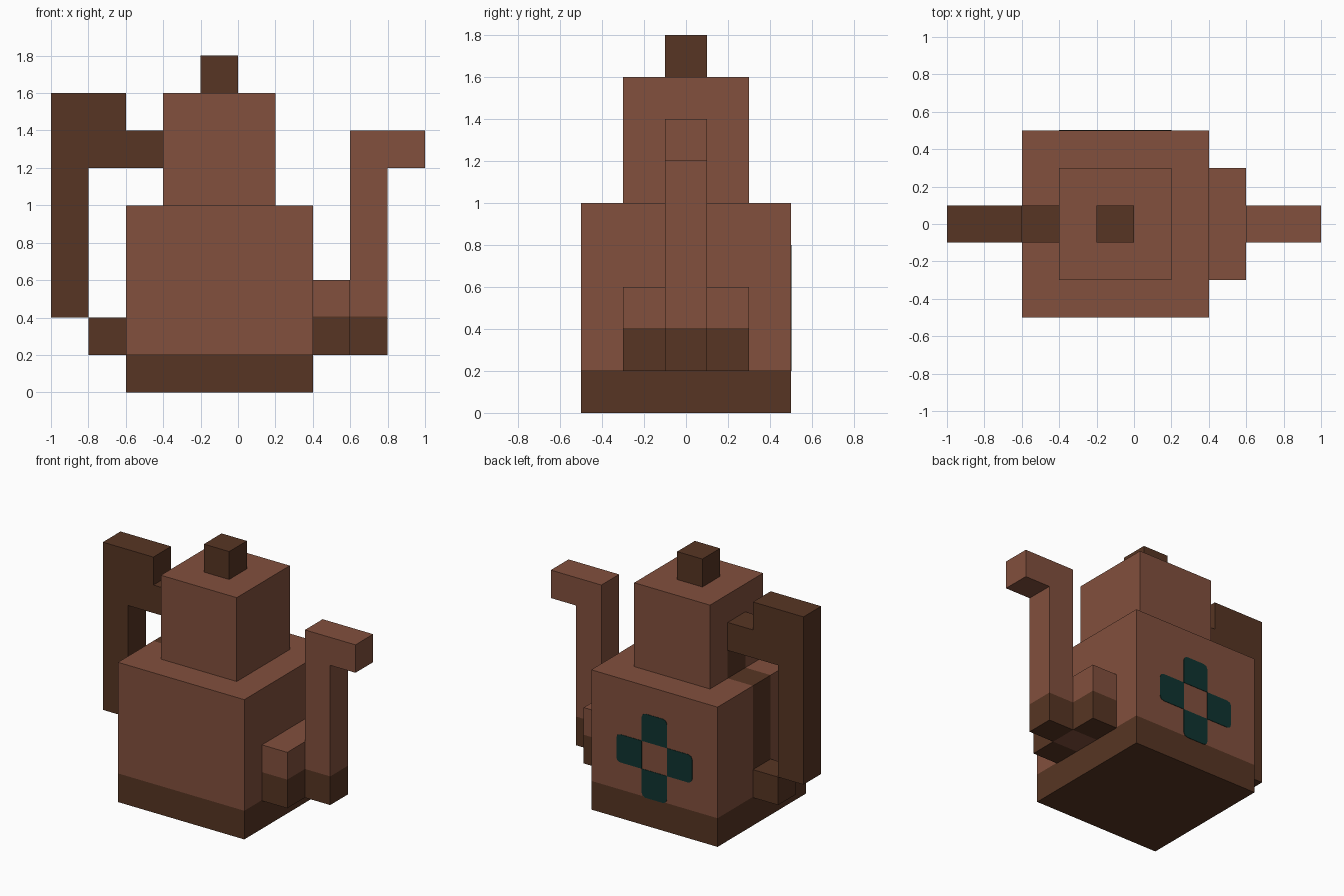
import bpy, bmesh
from mathutils import Vector

if "Cube" in bpy.data.objects:
    bpy.data.objects.remove(bpy.data.objects["Cube"], do_unlink=True)


def make_material(name, rgb):
    mat = bpy.data.materials.new(name)
    mat.use_nodes = True
    mat.diffuse_color = (*rgb, 1)
    bsdf = mat.node_tree.nodes["Principled BSDF"]
    bsdf.inputs["Base Color"].default_value = (*rgb, 1)
    bsdf.inputs["Roughness"].default_value = 0.9
    return mat


clay = make_material("clay brown", (0.223, 0.080, 0.047))
dark = make_material("dark brown", (0.095, 0.0356, 0.0168))
teal = make_material("deep teal", (0.0048, 0.0343, 0.0296))
AXES = {"x": Vector((1, 0, 0)), "y": Vector((0, 1, 0)), "z": Vector((0, 0, 1))}


def prism(name, outline, y0, y1, mats, cuts=(), rule=None):
    """Extrude an (x, z) outline along y, slice it, and colour faces by a rule."""
    bm = bmesh.new()
    face = bm.faces.new([bm.verts.new((x, y0, z)) for x, z in outline])
    ext = bmesh.ops.extrude_face_region(bm, geom=[face])
    verts = [v for v in ext["geom"] if isinstance(v, bmesh.types.BMVert)]
    bmesh.ops.translate(bm, verts=verts, vec=(0, y1 - y0, 0))
    for axis, at in cuts:
        bmesh.ops.bisect_plane(bm, geom=bm.verts[:] + bm.edges[:] + bm.faces[:],
                               plane_co=AXES[axis] * at, plane_no=AXES[axis])
    bmesh.ops.recalc_face_normals(bm, faces=bm.faces[:])
    if rule:
        for f in bm.faces:
            f.material_index = int(rule(f.calc_center_median(), f.normal))
    mesh = bpy.data.meshes.new(name)
    bm.to_mesh(mesh)
    bm.free()
    for m in mats:
        mesh.materials.append(m)
    obj = bpy.data.objects.new(name, mesh)
    bpy.context.scene.collection.objects.link(obj)
    return obj


def rect(x0, x1, z0, z1):
    return [(x0, z0), (x1, z0), (x1, z1), (x0, z1)]


# Body: dark foot, and a dark strip behind the handle
def body_rule(c, n):
    strip = abs(c.y) < 0.1 and c.x < -0.4 and c.z > 0.2
    return c.z < 0.205 or strip


prism("body", rect(-0.6, 0.4, 0, 1), -0.5, 0.5, [clay, dark],
      [("z", 0.205), ("y", -0.1), ("y", 0.1), ("x", -0.4)], body_rule)

# Neck: the dark strip continues up to the handle joint
prism("neck", rect(-0.4, 0.2, 1, 1.6), -0.3, 0.3, [clay, dark],
      [("y", -0.1), ("y", 0.1), ("z", 1.4)],
      lambda c, n: n.x < -0.5 and abs(c.y) < 0.1 and c.z < 1.4)

prism("lid_knob", rect(-0.2, 0, 1.6, 1.8), -0.1, 0.1, [dark])

# Handle
prism("handle", [(-1, 0.4), (-0.8, 0.4), (-0.8, 1.2), (-0.4, 1.2),
                 (-0.4, 1.4), (-0.6, 1.4), (-0.6, 1.6), (-1, 1.6)],
      -0.1, 0.1, [dark])
prism("handle_foot", rect(-0.8, -0.6, 0.2, 0.4), -0.1, 0.1, [dark])

# Spout, with dark lower parts
prism("spout_base", rect(0.4, 0.6, 0.2, 0.6), -0.3, 0.3, [clay, dark],
      [("z", 0.405), ("y", -0.1), ("y", 0.1)],
      lambda c, n: c.z < 0.405 and not (n.z < -0.5 and abs(c.y) < 0.1))
prism("spout", [(0.6, 0.2), (0.8, 0.2), (0.8, 1.2), (1, 1.2), (1, 1.4), (0.6, 1.4)],
      -0.1, 0.1, [clay, dark], [("z", 0.405)], lambda c, n: c.z < 0.405)

# Flower on the back: four petals with clipped outer corners
CX, CZ, R = -0.1, 0.5, 0.03
petal = [(-0.1, 0.1), (0.1, 0.1), (0.1, 0.3 - R), (0.1 - R * 0.3, 0.3 - R * 0.3),
         (0.1 - R, 0.3), (-0.1 + R, 0.3), (-0.1 + R * 0.3, 0.3 - R * 0.3), (-0.1, 0.3 - R)]
for name, (c, s) in {"top": (1, 0), "bottom": (-1, 0), "left": (0, -1), "right": (0, 1)}.items():
    turned = [(CX + u * c - v * s, CZ + u * s + v * c) for u, v in petal]
    prism("petal_" + name, turned, 0.5, 0.503, [teal])
